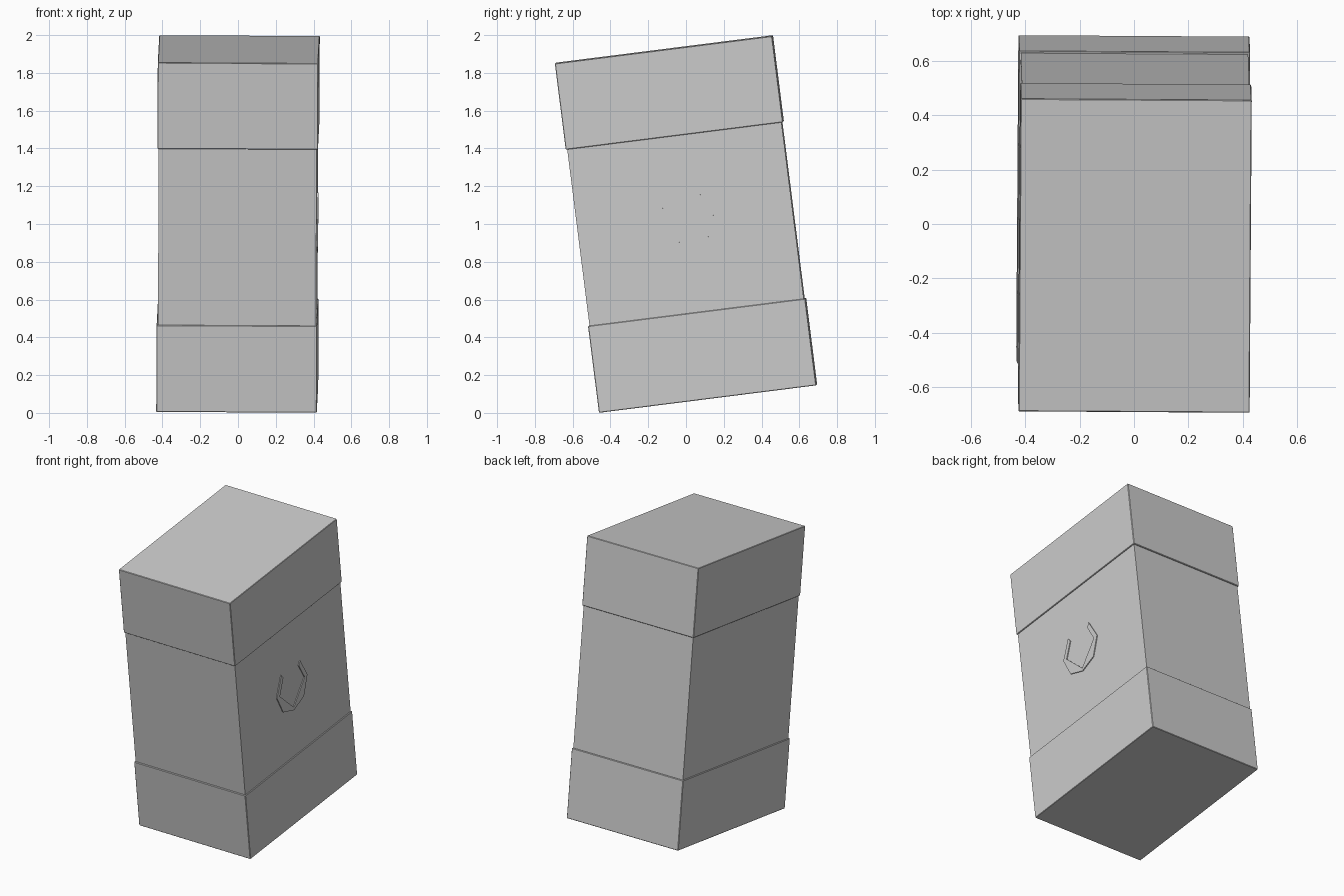
import bpy
import bmesh
from math import radians
from mathutils import Euler, Matrix, Vector

if "Cube" in bpy.data.objects:
    bpy.data.objects.remove(bpy.data.objects["Cube"], do_unlink=True)

GREY = (0.6, 0.6, 0.6, 1.0)
mat = bpy.data.materials.new("plain grey")
mat.use_nodes = True
mat.diffuse_color = GREY
mat.node_tree.nodes["Principled BSDF"].inputs["Base Color"].default_value = GREY

# The whole box leans back to front, with a slight roll and twist
LEAN = Matrix.Translation((0, 0, 1)) @ Euler(
    (radians(7.2), radians(0.3), radians(-0.35))).to_matrix().to_4x4()
HALF = 0.932


def add_object(name, bm):
    bmesh.ops.recalc_face_normals(bm, faces=bm.faces)
    mesh = bpy.data.meshes.new(name)
    bm.to_mesh(mesh)
    bm.free()
    mesh.materials.append(mat)
    obj = bpy.data.objects.new(name, mesh)
    obj.matrix_world = LEAN
    bpy.context.collection.objects.link(obj)
    return obj


def add_box(name, width, depth, low, high, bevel=0.0):
    bm = bmesh.new()
    bmesh.ops.create_cube(bm, size=1)
    bmesh.ops.scale(bm, vec=(width, depth, high - low), verts=bm.verts)
    bmesh.ops.translate(bm, vec=(0, 0, (low + high) / 2), verts=bm.verts)
    obj = add_object(name, bm)
    if bevel:
        mod = obj.modifiers.new("Edge bevel", 'BEVEL')
        mod.width = bevel
        mod.segments = 1


# Carton body and the two slightly wider caps
add_box("body", 0.836, 1.143, -0.6, 0.6)
add_box("bottom_cap", 0.85, 1.159, -HALF, -0.469, 0.003)
add_box("top_cap", 0.85, 1.159, 0.472, HALF, 0.003)

# Raised horseshoe on the left side, half outline mirrored
outer = [(0, -0.148), (0.112, -0.105), (0.165, 0.025), (0.102, 0.159)]
inner = [(0.083, 0.132), (0.134, 0.022), (0, -0.127)]
half = outer + inner
bm = bmesh.new()
for side in (1, -1):
    pts = [bm.verts.new((0.415, side * y - 0.011, z)) for y, z in half]
    # Strip of quads from the bottom point up to the tip
    quads = [(0, 1, 5, 6), (1, 2, 5), (2, 3, 4, 5)]
    for quad in quads:
        bm.faces.new([pts[i] for i in quad])
bmesh.ops.remove_doubles(bm, verts=bm.verts, dist=0.0001)
bmesh.ops.recalc_face_normals(bm, faces=bm.faces)
raised = bmesh.ops.extrude_face_region(bm, geom=bm.faces[:])["geom"]
bmesh.ops.translate(bm, vec=Vector((0.009, 0, 0)),
                    verts=[g for g in raised if isinstance(g, bmesh.types.BMVert)])
add_object("raised_horseshoe", bm)
